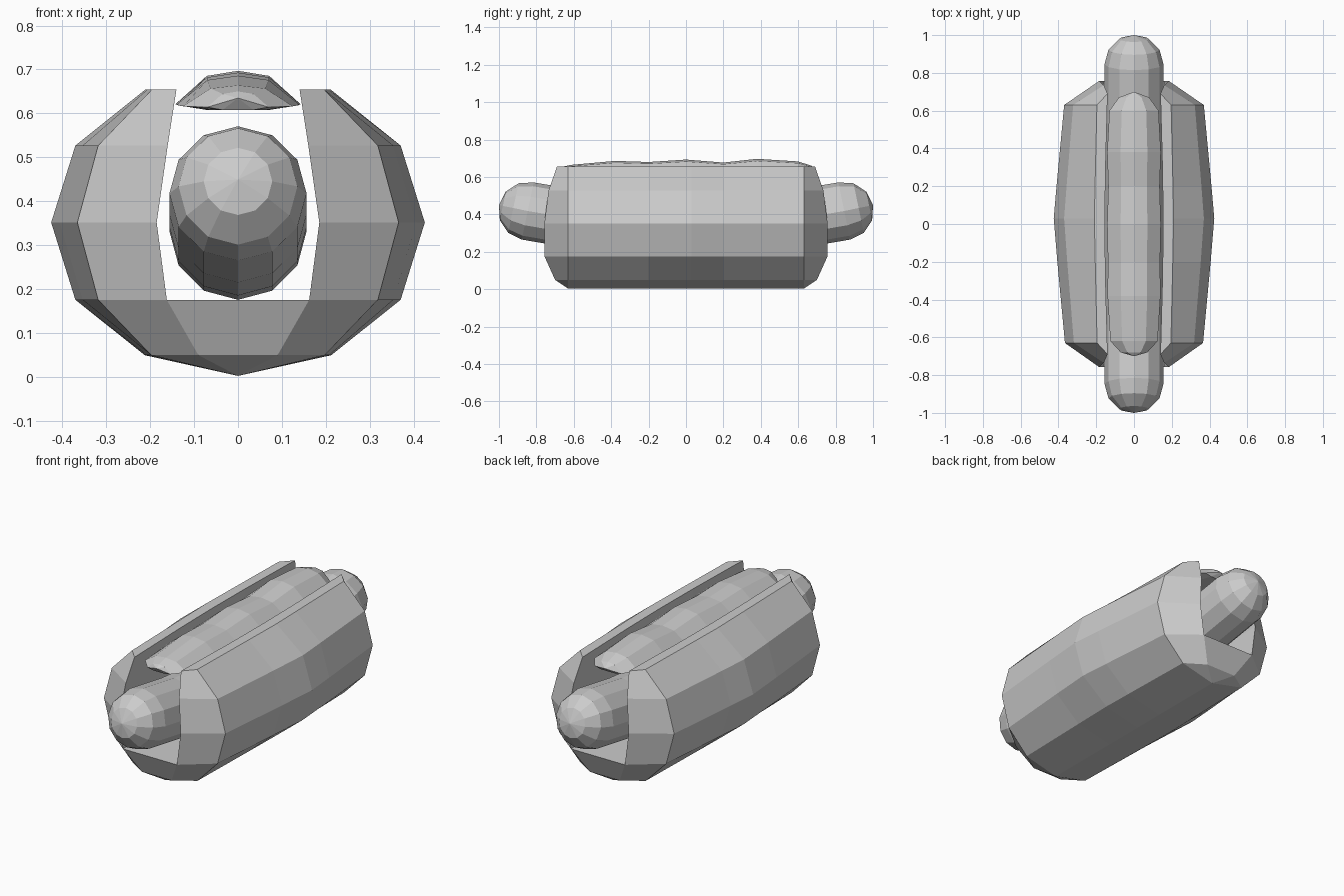
import bpy, bmesh, math

if "Cube" in bpy.data.objects:
    bpy.data.objects.remove(bpy.data.objects["Cube"])


def finish(name, bm):
    bmesh.ops.remove_doubles(bm, verts=bm.verts, dist=1e-5)
    bmesh.ops.recalc_face_normals(bm, faces=bm.faces)
    mesh = bpy.data.meshes.new(name)
    bm.to_mesh(mesh)
    bm.free()
    obj = bpy.data.objects.new(name, mesh)
    bpy.context.collection.objects.link(obj)
    return obj


def skin(bm, rings, closed=True):
    n = len(rings[0])
    for a, b in zip(rings, rings[1:]):
        for i in range(n if closed else n - 1):
            j = (i + 1) % n
            bm.faces.new((a[i], a[j], b[j], b[i]))


def ring(bm, pts):
    return [bm.verts.new(p) for p in pts]


def mirrored(half, centre=()):
    # half profile, its centre points, then its mirror image
    return list(half) + list(centre) + [(-p[0], *p[1:]) for p in reversed(half)]


# Bun: U-shaped loaf with outer crust, inner trough and bevelled ends
def make_bun():
    bm = bmesh.new()
    crust = mirrored([(.21, .655), (.37, .527), (.425, .352), (.37, .176), (.212, .05)], [(0, .003)])
    trough = mirrored([(.14, .655), (.16, .527), (.185, .352), (.162, .176)])
    end_y = [.69, .735, .757, .757]
    end_y += end_y[::-1]

    outer = []
    for y, s in ((-.63, .86), (-.2, .955), (.03, 1), (.2, .965), (.63, .87)):
        outer.append(ring(bm, [(x * (s if abs(x) > .3 else .5 + .5 * s), y, z) for x, z in crust]))
    inner = []
    for t, s in ((-1, 1), (-.4, 1.08), (0, 1.1), (.4, 1.08), (1, 1)):
        inner.append(ring(bm, [(x * (s if z > .6 else 1), t * ey, z) for (x, z), ey in zip(trough, end_y)]))
    skin(bm, outer, False)
    skin(bm, inner, False)

    # flat rims along the opening
    for k in range(4):
        for i in (0, -1):
            bm.faces.new((outer[k][i], outer[k + 1][i], inner[k + 1][i], inner[k][i]))

    # bevelled ends, with a blunt lip below the trough
    for o, n, s in ((outer[0], inner[0], -1), (outer[-1], inner[-1], 1)):
        lip = [bm.verts.new((x, s * .70, .05)) for x in (.09, -.09)]
        for d, l in ((1, lip[0]), (-1, lip[1])):
            oo, nn = o[::d], n[::d]
            for i in range(3):
                bm.faces.new((oo[i], oo[i + 1], nn[i + 1], nn[i]))
            bm.faces.new((oo[3], oo[4], l, nn[3]))
            bm.faces.new((oo[4], oo[5], l))
        bm.faces.new((n[3], n[4], lip[1], lip[0]))
        bm.faces.new((lip[0], lip[1], o[5]))
    return finish("bun", bm)


# Sausage: 12-sided capsule following a shallow upward arc
def make_sausage():
    bm = bmesh.new()
    R, r, bend_end = 4.15, .156, .204
    stations = []
    for deg in (90, 60, 30):
        a = math.radians(deg)
        stations.append((-bend_end, -r * math.sin(a), max(r * math.cos(a), 0)))
    stations += [(bend_end * t / 3, 0, r) for t in range(-3, 4)]
    stations += [(-b, -e, w) for b, e, w in reversed(stations[:3])]
    rings = []
    for b, ext, w in stations:
        s, c = math.sin(b), math.cos(b)
        pts = []
        for i in range(12):
            a = math.tau * i / 12
            up = w * math.cos(a)
            pts.append((w * math.sin(a),
                        R * s + ext * c - up * s,
                        .332 + R * (1 - c) + ext * s + up * c))
        rings.append(ring(bm, pts))
    skin(bm, rings)
    bmesh.ops.remove_doubles(bm, verts=bm.verts, dist=1e-4)
    top = max(abs(v.co.y) for v in bm.verts)
    for v in bm.verts:
        v.co.y /= top
    return finish("sausage", bm)


# Sauce: low wavy strip with rounded ends above the sausage
def make_sauce():
    bm = bmesh.new()
    stations = [(-.70, 0, .635), (-.68, .07, .65), (-.62, .125, .664), (-.38, .14, .686),
                (-.2, .138, .68), (0, .142, .693), (.2, .136, .677), (.38, .142, .697),
                (.6, .13, .683), (.67, .08, .66), (.70, 0, .635)]
    rings = []
    for y, w, top in stations:
        low = .608 if w else .635
        h = top - low
        prof = mirrored([(w * .5, low + h * .87), (w, low + h * .15), (w * .5, low)], [(0, low)])
        rings.append(ring(bm, [(x, y, z) for x, z in prof + [(0, top)]]))
    skin(bm, rings)
    return finish("sauce_strip", bm)


make_bun()
make_sausage()
make_sauce()
